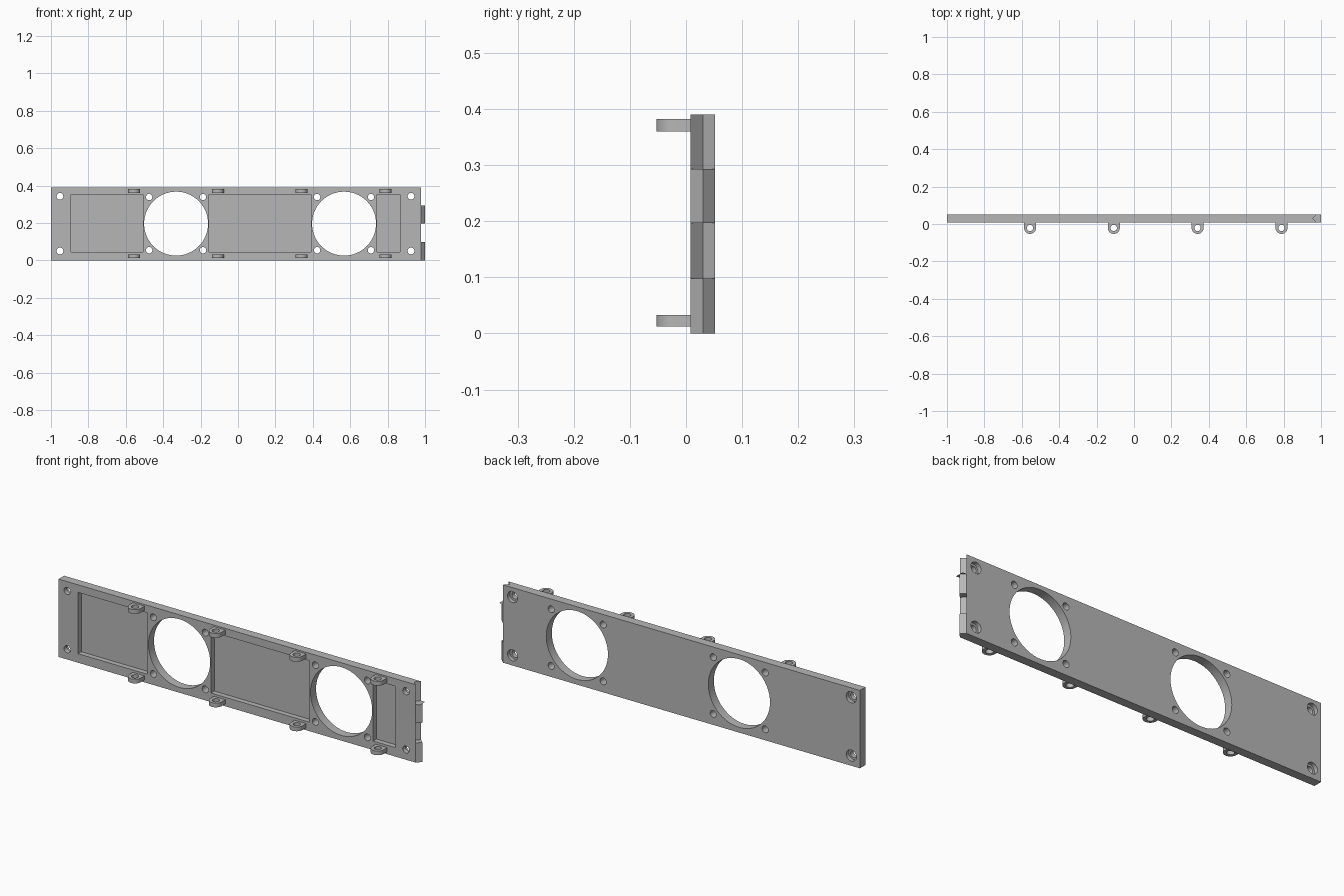
import bpy, bmesh, math
from mathutils import Vector

if "Cube" in bpy.data.objects:
    bpy.data.objects.remove(bpy.data.objects["Cube"])

Y0, Y1, H = 0.008, 0.052, 0.39          # plate front, back and height
YM, HW = (Y0 + Y1) / 2, (Y1 - Y0) / 2
ZC = 0.197

grey = bpy.data.materials.new("plain grey")
grey.diffuse_color = (0.47, 0.47, 0.47, 1)
grey.use_nodes = True
grey.node_tree.nodes["Principled BSDF"].inputs["Base Color"].default_value = grey.diffuse_color


def prism(bm, pts, axis, a, b):
    """Extrude a 2D outline along z (xy outline) or y (xz outline)."""
    put = (lambda p, t: (p[0], p[1], t)) if axis == 'z' else (lambda p, t: (p[0], t, p[1]))
    f = bm.faces.new([bm.verts.new(put(p, a)) for p in pts])
    r = bmesh.ops.extrude_face_region(bm, geom=[f])
    d = Vector((0, 0, b - a)) if axis == 'z' else Vector((0, b - a, 0))
    bmesh.ops.translate(bm, vec=d, verts=[v for v in r['geom'] if isinstance(v, bmesh.types.BMVert)])


def circle(x, y, r, n):
    return [(x + r * math.cos(2 * math.pi * i / n), y + r * math.sin(2 * math.pi * i / n)) for i in range(n)]


def rect(x0, x1, y0, y1):
    return [(x0, y0), (x1, y0), (x1, y1), (x0, y1)]


def make(name, prisms):
    bm = bmesh.new()
    for p in prisms:
        prism(bm, *p)
    bmesh.ops.recalc_face_normals(bm, faces=bm.faces)
    me = bpy.data.meshes.new(name)
    bm.to_mesh(me)
    bm.free()
    ob = bpy.data.objects.new(name, me)
    bpy.context.collection.objects.link(ob)
    me.materials.append(grey)
    return ob


def cut(ob, prisms):
    cutter = make("cutter", prisms)
    cutter.hide_render = True
    m = ob.modifiers.new("cut", 'BOOLEAN')
    m.operation, m.solver, m.object = 'DIFFERENCE', 'EXACT', cutter
    bpy.context.view_layer.objects.active = ob
    bpy.ops.object.modifier_apply(modifier=m.name)
    bpy.data.objects.remove(cutter)


def smooth(ob):
    bpy.ops.object.select_all(action='DESELECT')
    ob.select_set(True)
    bpy.context.view_layer.objects.active = ob
    bpy.ops.object.shade_smooth_by_angle(angle=math.radians(30))


# Main plate
plate = make("plate", [(rect(-1, 1, Y0, Y1), 'z', 0, H)])

# Interlocking right end: pointed tabs alternate with V notches
EX = 1 - HW
for i, (a, b) in enumerate([(-0.05, 0.098), (0.098, 0.197), (0.197, 0.293), (0.293, H + 0.05)]):
    if i % 2 == 0:
        for s in (-1, 1):
            cut(plate, [([(EX - 0.02, YM + s * (HW + 0.02)), (1.02, YM - s * 0.02),
                          (1.05, YM + s * (HW + 0.02))], 'z', a, b)])
    else:
        e = 0.08
        cut(plate, [([(EX - HW, YM), (EX - HW + e, YM - e), (EX - HW + e, YM + e)], 'z', a, b)])

# Shallow front pockets
cut(plate, [(rect(x0, x1, 0.045, 0.352), 'y', Y0 - 0.05, Y0 + 0.026)
            for x0, x1 in [(-0.892, -0.508), (-0.155, 0.391), (0.743, 0.866)]])

# Large round openings with four screw holes each, and corner holes
holes = []
for cx in (-0.331, 0.567):
    holes.append((circle(cx, ZC, 0.171, 64), 'y', -0.1, 0.1))
    for sx in (-1, 1):
        for sz in (-1, 1):
            holes.append((circle(cx + sx * 0.144, ZC + sz * 0.142, 0.017, 24), 'y', -0.1, 0.1))
corners = [(x, ZC + s * 0.146) for x in (-0.952, 0.925) for s in (-1, 1)]
holes += [(circle(x, z, 0.018, 24), 'y', -0.1, 0.1) for x, z in corners]
cut(plate, holes)

# Wider recesses around the corner holes on the back
cut(plate, [(circle(x, z, 0.028, 24), 'y', Y1 - 0.02, 0.1) for x, z in corners])
smooth(plate)

# Ring lugs along the top and bottom of the front
R, CY = 0.032, -0.021
for x in (-0.556, -0.108, 0.34, 0.789):
    for tag, z0, z1 in (("lower", 0.012, 0.033), ("upper", 0.36, 0.382)):
        arc = [(x + R * math.cos(math.pi * (1 + i / 16)), CY + R * math.sin(math.pi * (1 + i / 16)))
               for i in range(17)]
        lug = make(tag + "_lug", [(arc + [(x + R, Y0), (x - R, Y0)], 'z', z0, z1)])
        cut(lug, [(circle(x, CY, 0.017, 24), 'z', z0 - 0.05, z1 + 0.05)])
        smooth(lug)
